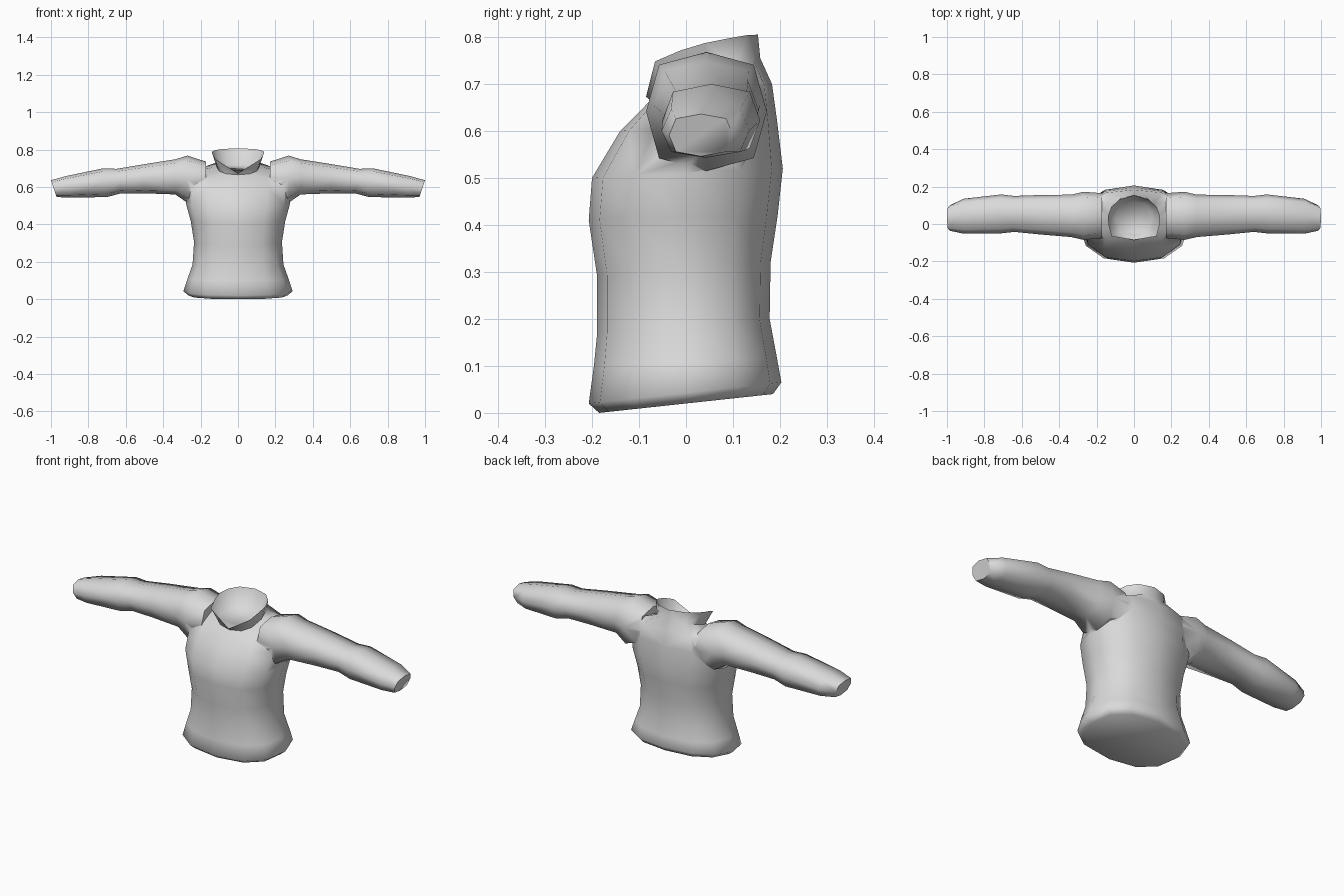
import bpy, bmesh, math

if "Cube" in bpy.data.objects:
    bpy.data.objects.remove(bpy.data.objects["Cube"])

wool = bpy.data.materials.new("grey wool")
wool.diffuse_color = (0.7, 0.7, 0.7, 1)
wool.use_nodes = True
wool.node_tree.nodes["Principled BSDF"].inputs["Base Color"].default_value = wool.diffuse_color


def spow(v, e):
    return math.copysign(abs(v) ** e, v)


def loft(name, rings):
    """Skin closed rings of equal point count and cap both ends."""
    bm = bmesh.new()
    loops = [[bm.verts.new(p) for p in r] for r in rings]
    n = len(loops[0])
    for a, b in zip(loops, loops[1:]):
        for i in range(n):
            j = (i + 1) % n
            bm.faces.new((a[i], a[j], b[j], b[i]))
    bm.faces.new(loops[0][::-1])
    bm.faces.new(loops[-1])
    bmesh.ops.triangulate(bm, faces=[f for f in bm.faces if len(f.verts) == 4])
    bmesh.ops.recalc_face_normals(bm, faces=bm.faces)
    me = bpy.data.meshes.new(name)
    bm.to_mesh(me)
    bm.free()
    ob = bpy.data.objects.new(name, me)
    bpy.context.collection.objects.link(ob)
    me.materials.append(wool)
    return ob


def body_ring(zf, zb, hw, yf, yb):
    """12-sided ring starting at the front centre, tilted from zf to zb."""
    pts = []
    for i in range(12):
        a = math.tau * i / 12 - math.pi / 2
        x = hw * spow(math.cos(a), 0.85) if i % 6 else 0
        t = 0.5 + 0.5 * spow(math.sin(a), 0.85)
        pts.append((x, yf + t * (yb - yf), zf + t * (zb - zf)))
    return pts


def mirrored_ring(half):
    """Complete a ring from its right half, front centre to back centre."""
    return half + [(-x, y, z) for x, y, z in half[-2:0:-1]]


# Torso from hem to neckline: front z, back z, half width, front y, back y
body = [body_ring(*r) for r in (
    (0.00, 0.04, 0.265, -0.185, 0.185),
    (0.02, 0.065, 0.292, -0.207, 0.203),
    (0.10, 0.12, 0.27, -0.196, 0.193),
    (0.17, 0.20, 0.243, -0.189, 0.178),
    (0.29, 0.32, 0.235, -0.189, 0.180),
    (0.41, 0.42, 0.252, -0.207, 0.195),
    (0.50, 0.52, 0.278, -0.200, 0.206),
    (0.60, 0.62, 0.285, -0.140, 0.194),
    (0.645, 0.70, 0.27, -0.095, 0.183),
    (0.665, 0.755, 0.115, -0.076, 0.158))]
# Open collar: flared rim with a front notch, then the sunken inside
rim = [(0, -0.085, 0.673), (0.12, -0.066, 0.748), (0.135, -0.01, 0.772),
       (0.14, 0.04, 0.787), (0.122, 0.09, 0.797), (0.08, 0.13, 0.804),
       (0, 0.153, 0.805)]
lining = [(0, -0.062, 0.667), (0.075, -0.045, 0.69), (0.092, -0.01, 0.70),
          (0.098, 0.03, 0.705), (0.09, 0.07, 0.71), (0.06, 0.105, 0.715),
          (0, 0.12, 0.72)]
body += [mirrored_ring(rim), mirrored_ring(lining)]
jumper = loft("jumper", body)

# Sleeve sections: x at bottom, x at top, low z, high z, front y, back y
sleeve = (
    (0.17, 0.17, 0.56, 0.735, -0.075, 0.165),
    (0.27, 0.27, 0.515, 0.768, -0.085, 0.172),
    (0.335, 0.335, 0.56, 0.748, -0.070, 0.157),
    (0.50, 0.50, 0.566, 0.722, -0.056, 0.155),
    (0.63, 0.65, 0.565, 0.697, -0.042, 0.150),
    (0.70, 0.72, 0.546, 0.700, -0.050, 0.158),
    (0.90, 0.92, 0.543, 0.658, -0.052, 0.135),
    (0.97, 1.00, 0.546, 0.636, -0.036, 0.100))


def sleeve_ring(side, xl, xh, zl, zh, yf, yb):
    pts = []
    for i in range(8):
        a = math.tau * i / 8
        t = 0.5 + 0.5 * spow(math.sin(a), 0.7)
        u = 0.5 + 0.5 * spow(math.cos(a), 0.7)
        pts.append((side * (xl + t * (xh - xl)), yf + u * (yb - yf),
                    zl + t * (zh - zl)))
    return pts


# Join both sleeves to the torso
for side, label in ((1, "right"), (-1, "left")):
    arm = loft(label + "_sleeve", [sleeve_ring(side, *s) for s in sleeve])
    mod = jumper.modifiers.new("join " + label, 'BOOLEAN')
    mod.operation = 'UNION'
    mod.solver = 'EXACT'
    mod.object = arm
    bpy.context.view_layer.objects.active = jumper
    bpy.ops.object.modifier_apply(modifier=mod.name)
    bpy.data.objects.remove(arm)

# Soft cloth shading with crisp collar and cuff edges
bpy.ops.object.select_all(action='DESELECT')
jumper.select_set(True)
bpy.context.view_layer.objects.active = jumper
bpy.ops.object.shade_smooth_by_angle(angle=math.radians(65))
